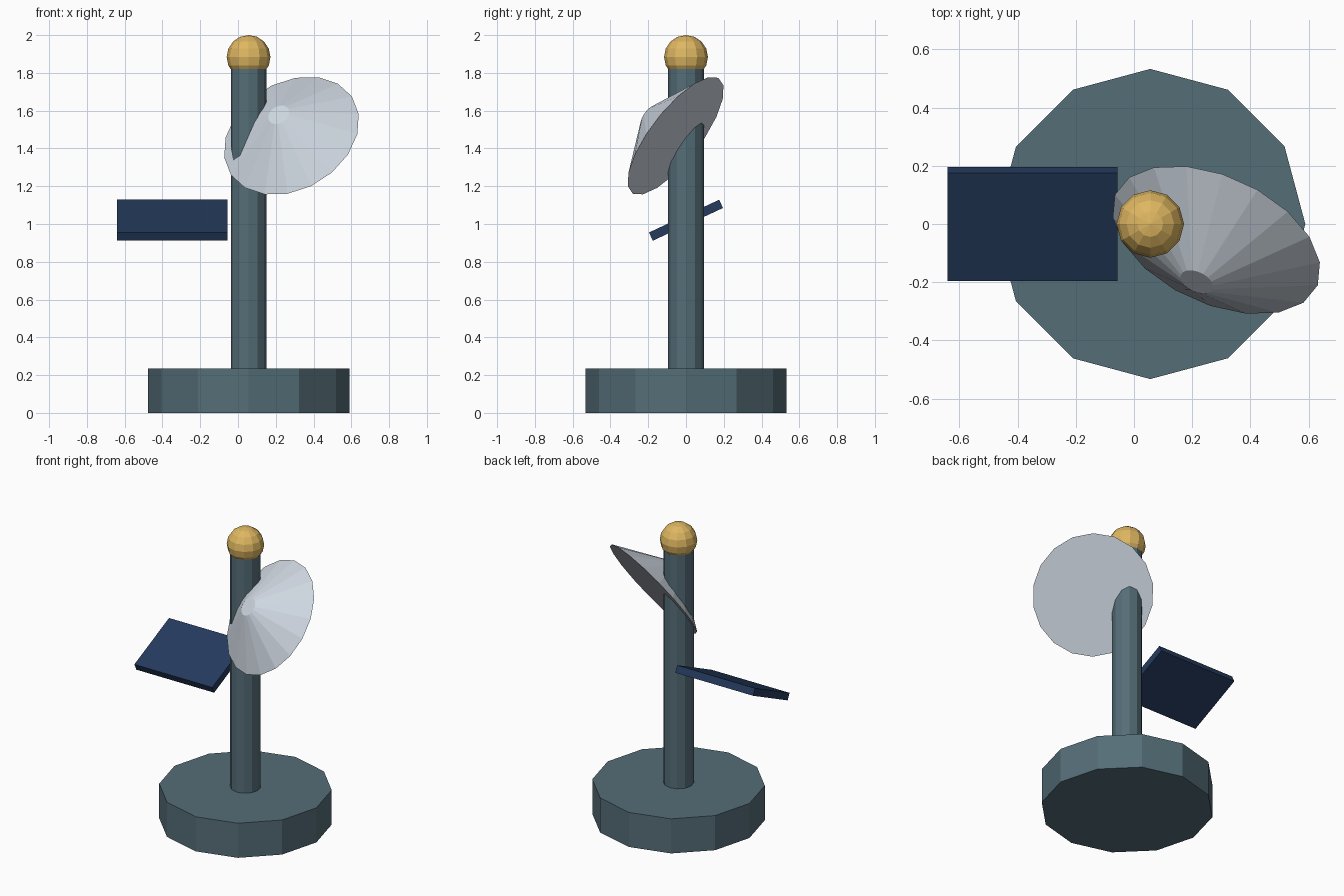
import bpy, bmesh, math
from mathutils import Vector, Matrix

if "Cube" in bpy.data.objects:
    bpy.data.objects.remove(bpy.data.objects["Cube"])

CX = 0.056  # mast axis offset


def material(name, rgb):
    m = bpy.data.materials.new(name)
    m.diffuse_color = (*rgb, 1.0)
    m.use_nodes = True
    m.node_tree.nodes["Principled BSDF"].inputs["Base Color"].default_value = m.diffuse_color
    return m


SLATE = material("slate", (0.09, 0.155, 0.185))
SILVER = material("pale_silver", (0.62, 0.68, 0.75))
GOLD = material("gold", (0.73, 0.47, 0.12))
NAVY = material("navy", (0.018, 0.043, 0.11))


def make(name, mat, build, matrix=Matrix()):
    bm = bmesh.new()
    build(bm)
    bm.transform(matrix)
    bmesh.ops.recalc_face_normals(bm, faces=bm.faces)
    mesh = bpy.data.meshes.new(name)
    bm.to_mesh(mesh)
    bm.free()
    mesh.materials.append(mat)
    obj = bpy.data.objects.new(name, mesh)
    bpy.context.collection.objects.link(obj)
    return obj


def cone(sides, r1, r2, depth):
    return lambda bm: bmesh.ops.create_cone(
        bm, cap_ends=True, segments=sides, radius1=r1, radius2=r2, depth=depth,
        matrix=Matrix.Translation((0, 0, depth / 2)))


# Twelve-sided base and mast
make("base", SLATE, cone(12, 0.533, 0.533, 0.235), Matrix.Translation((CX, 0, 0)))
make("mast", SLATE, cone(12, 0.094, 0.094, 1.65), Matrix.Translation((CX, 0, 0.2)))

# Faceted ball on top
make("finial_ball", GOLD,
     lambda bm: bmesh.ops.create_uvsphere(bm, u_segments=12, v_segments=8, radius=0.116),
     Matrix.Translation((CX, 0, 1.884)))

# Tilted solar panel
make("solar_panel", NAVY, lambda bm: bmesh.ops.create_cube(bm, size=1),
     Matrix.Translation((-0.349, 0, 1.02)) @ Matrix.Rotation(math.radians(25), 4, 'X')
     @ Matrix.Diagonal((0.585, 0.41, 0.048, 1)))

# Dish: shallow truncated cone, narrow end facing front, left and up
axis = Vector((-0.346, -0.743, 0.572)).normalized()
spoke = Vector((0.357, -0.118, 0.063))
spoke = (spoke - axis * spoke.dot(axis)).normalized()
frame = Matrix((spoke, axis.cross(spoke), axis)).transposed().to_4x4()
make("dish", SILVER, cone(18, 0.382, 0.06, 0.194),
     Matrix.Translation((0.283, -0.055, 1.467)) @ frame)
